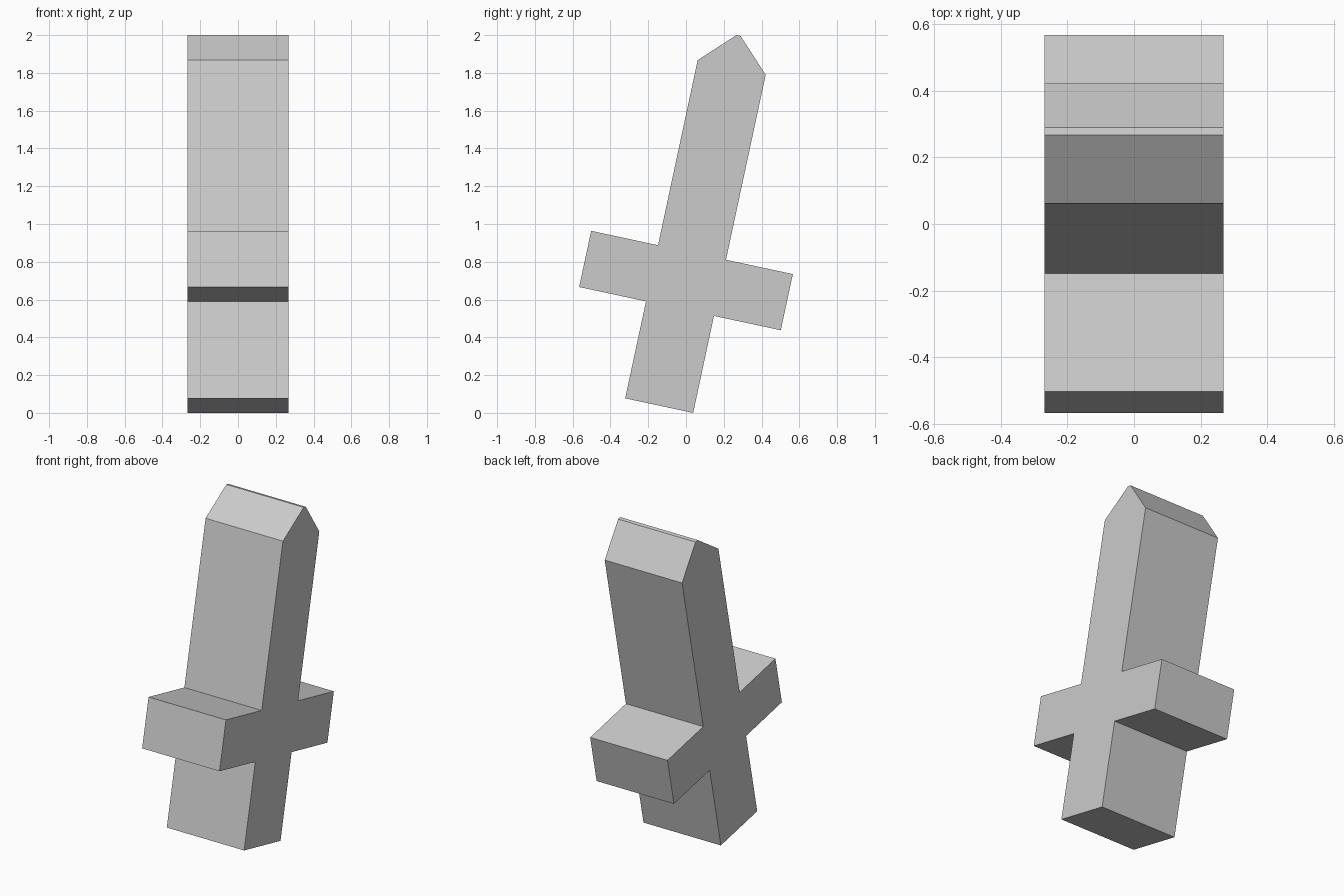
import bpy, bmesh, math
from mathutils import Matrix

if "Cube" in bpy.data.objects:
    bpy.data.objects.remove(bpy.data.objects["Cube"])

HALF_THICK = 0.268
TILT = math.radians(12.1)

# Right half of the upright outline: (offset from centre line, height)
half = [(0.184, 0), (0.184, 0.525), (0.546, 0.525), (0.546, 0.829),
        (0.184, 0.829), (0.184, 1.831), (0.011, 2.004)]
outline = half + [(-y, z) for y, z in reversed(half)]

# Extrude the mirrored outline across x
bm = bmesh.new()
face = bm.faces.new([bm.verts.new((-HALF_THICK, y, z)) for y, z in outline])
ext = bmesh.ops.extrude_face_region(bm, geom=[face])
verts = [g for g in ext["geom"] if isinstance(g, bmesh.types.BMVert)]
bmesh.ops.translate(bm, verts=verts, vec=(2 * HALF_THICK, 0, 0))

# Lean the sword back and rest its lowest edge on the ground
bmesh.ops.transform(bm, verts=bm.verts, matrix=Matrix.Translation((0, -0.142, 0.0386))
                    @ Matrix.Rotation(-TILT, 4, 'X'))
bmesh.ops.recalc_face_normals(bm, faces=bm.faces)

mesh = bpy.data.meshes.new("sword")
bm.to_mesh(mesh)
bm.free()
bpy.context.collection.objects.link(bpy.data.objects.new("sword", mesh))
